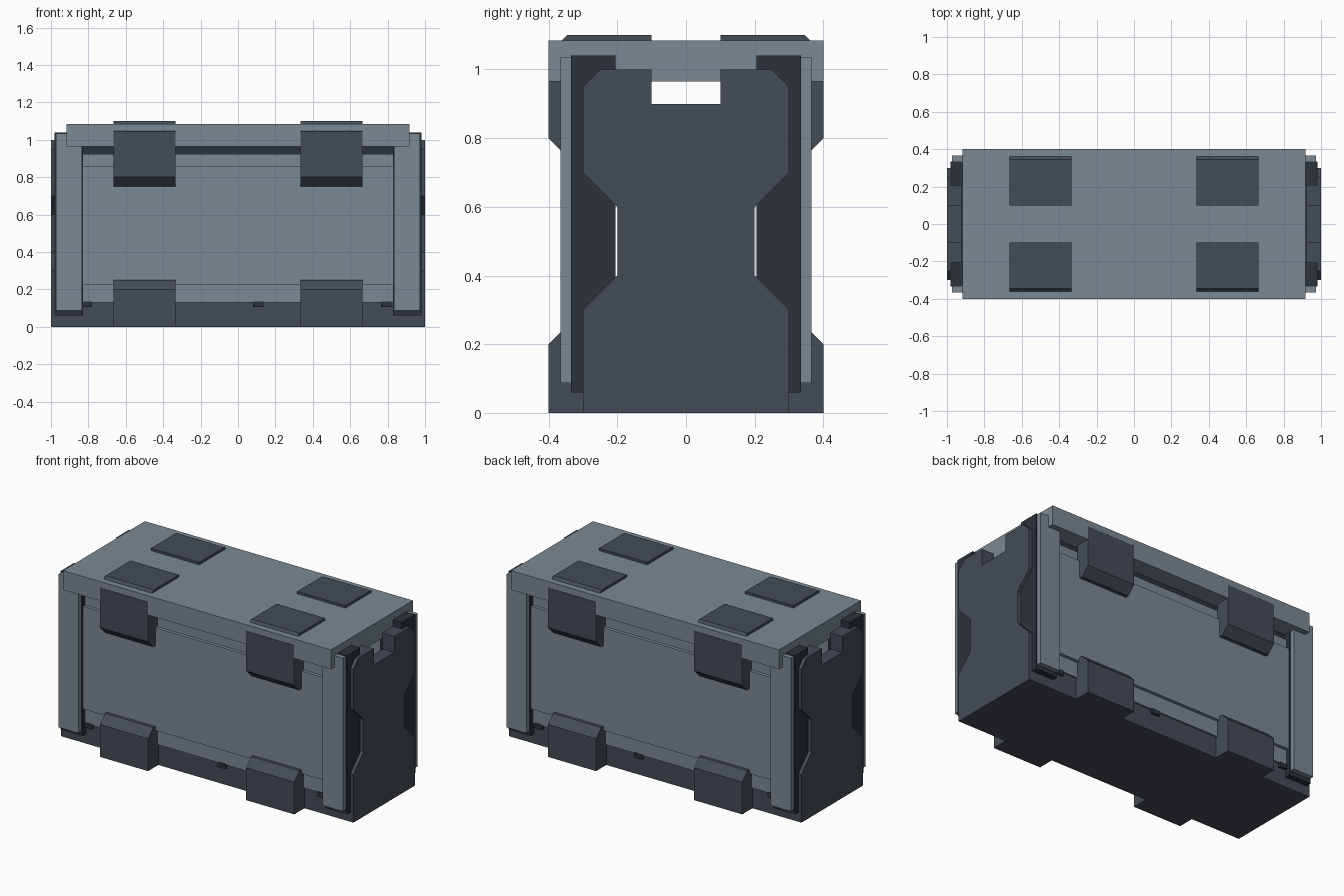
import bpy, bmesh

if "Cube" in bpy.data.objects:
    bpy.data.objects.remove(bpy.data.objects["Cube"])


def material(name, rgb):
    m = bpy.data.materials.new(name)
    m.diffuse_color = (*rgb, 1)
    m.use_nodes = True
    m.node_tree.nodes["Principled BSDF"].inputs["Base Color"].default_value = m.diffuse_color
    return m


LIGHT = material("light_grey_blue", (0.20, 0.25, 0.29))
MID = material("dark_slate", (0.058, 0.072, 0.09))
DARK = material("deep_slate", (0.025, 0.032, 0.04))


def prism(name, profile, x0, x1, mat, mirror=""):
    """Extrude a (y, z) profile from x0 to x1; mirror across the named axes."""
    bm = bmesh.new()
    face = bm.faces.new([bm.verts.new((x0, y, z)) for y, z in profile])
    ext = bmesh.ops.extrude_face_region(bm, geom=[face])
    verts = [g for g in ext["geom"] if isinstance(g, bmesh.types.BMVert)]
    bmesh.ops.translate(bm, verts=verts, vec=(x1 - x0, 0, 0))
    bmesh.ops.recalc_face_normals(bm, faces=bm.faces)
    me = bpy.data.meshes.new(name)
    bm.to_mesh(me)
    bm.free()
    me.materials.append(mat)
    ob = bpy.data.objects.new(name, me)
    bpy.context.collection.objects.link(ob)
    if mirror:
        # The object origin sits at the world centre, so mirroring is symmetric
        mod = ob.modifiers.new("Mirror", "MIRROR")
        mod.use_axis = ["x" in mirror, "y" in mirror, False]
        mod.use_mirror_merge = False
    return ob


def box(name, x, y, z, mat, mirror=""):
    pts = [(y[0], z[0]), (y[1], z[0]), (y[1], z[1]), (y[0], z[1])]
    return prism(name, pts, x[0], x[1], mat, mirror)


def symmetric(half):
    """Complete a half profile (y >= 0) with its reflection."""
    return half + [(-y, z) for y, z in reversed(half)]


# Base slab
box("base", (-0.92, 0.92), (-0.3, 0.3), (0, 0.13), MID)

# End plates: pinched waist, clipped top corners and a handle notch
plate = symmetric([(0.3, 0), (0.3, 0.3), (0.2, 0.4), (0.2, 0.6), (0.3, 0.7),
                   (0.3, 0.95), (0.25, 1.0), (0.1, 1.0), (0.1, 0.9)])
prism("end_plate", plate, 0.92, 1.0, MID, "x")

# Corner posts: dark core with a light outer cover
box("corner_post", (0.83, 0.98), (0.205, 0.335), (0.06, 1.04), DARK, "xy")
box("corner_cover", (0.835, 0.973), (0.30, 0.365), (0.087, 1.035), LIGHT, "xy")

# Long side panels with stepped top and bottom lips
panel = [(0.27, 0.13), (0.31, 0.13), (0.31, 0.225), (0.33, 0.225),
         (0.33, 0.86), (0.31, 0.86), (0.31, 0.925), (0.27, 0.925)]
prism("side_panel", panel, -0.832, 0.832, LIGHT, "y")

# Dark rail behind the gap under the lid
box("top_rail", (-0.83, 0.83), (0.24, 0.29), (0.88, 0.98), DARK, "y")

# Small catches under the side panels
for x0, x1 in ((-0.83, -0.78), (0.08, 0.135), (0.765, 0.82)):
    box("panel_catch", (x0, x1), (0.28, 0.315), (0.105, 0.135), DARK, "y")

# Lid
box("lid", (-0.917, 0.917), (-0.4, 0.4), (0.965, 1.085), LIGHT)

# Lid clamps wrap over the lid edge and down the sides
lid_clamp = [(0.31, 0.75), (0.351, 0.75), (0.401, 0.8), (0.401, 1.045),
             (0.346, 1.1), (0.1, 1.1), (0.1, 1.07), (0.31, 1.07)]
prism("lid_clamp", lid_clamp, 0.335, 0.665, MID, "xy")

# Foot clamps at the base
foot = [(0.29, 0), (0.4, 0), (0.4, 0.2), (0.35, 0.25), (0.29, 0.25)]
prism("foot_clamp", foot, 0.335, 0.665, MID, "xy")
